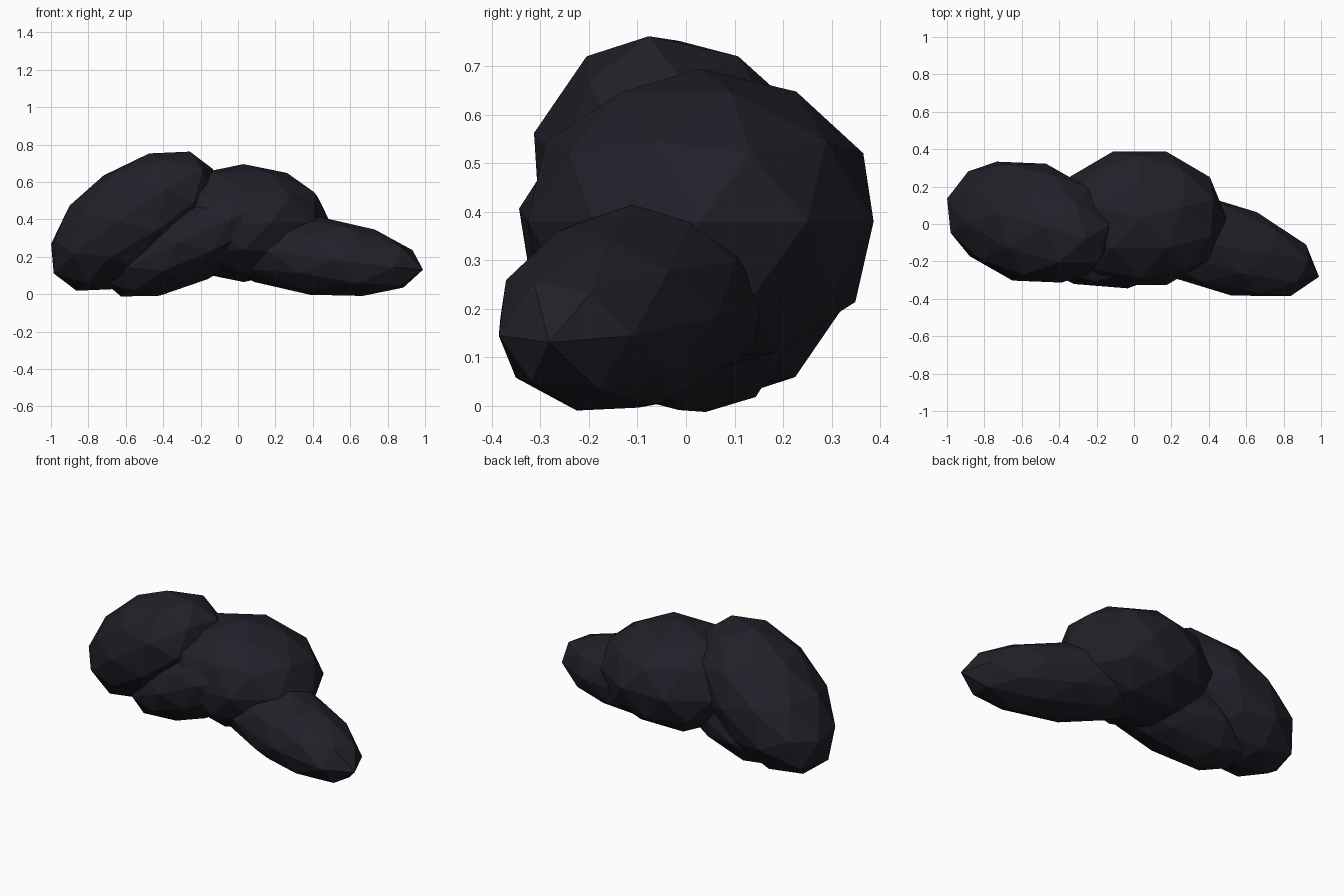
import bpy
from math import radians
from mathutils import Matrix

if "Cube" in bpy.data.objects:
    bpy.data.objects.remove(bpy.data.objects["Cube"])

stone = bpy.data.materials.new("dark_slate")
stone.diffuse_color = (0.0145, 0.0145, 0.022, 1)
stone.use_nodes = True
stone.node_tree.nodes["Principled BSDF"].inputs["Base Color"].default_value = stone.diffuse_color


def boulder(name, centre, radii, pitch=0, yaw=0, spin=0):
    """Low-poly rounded rock: a spun, stretched and tilted icosphere."""
    bpy.ops.mesh.primitive_ico_sphere_add(
        subdivisions=2, radius=1, location=centre,
        rotation=(0, radians(pitch), radians(yaw)))
    ob = bpy.context.object
    ob.name = name
    ob.data.transform(Matrix.Rotation(radians(spin), 4, 'Z'))
    ob.scale = radii
    ob.data.materials.append(stone)
    bpy.ops.object.shade_flat()
    return ob


# Tall leaning rock on the left
boulder("left_boulder", (-0.56, 0.01, 0.39), (0.525, 0.325, 0.295), pitch=-34, yaw=-16)
# Broad rock in the middle
boulder("middle_boulder", (0.03, 0.03, 0.38), (0.465, 0.375, 0.315), spin=18)
# Long low rock pointing to the right
boulder("right_boulder", (0.41, -0.105, 0.205), (0.61, 0.245, 0.21), pitch=7, yaw=-17, spin=18)
# Slanted rock filling the gap at the front
boulder("front_boulder", (-0.25, -0.06, 0.275), (0.53, 0.27, 0.215), pitch=-25, yaw=-15)
